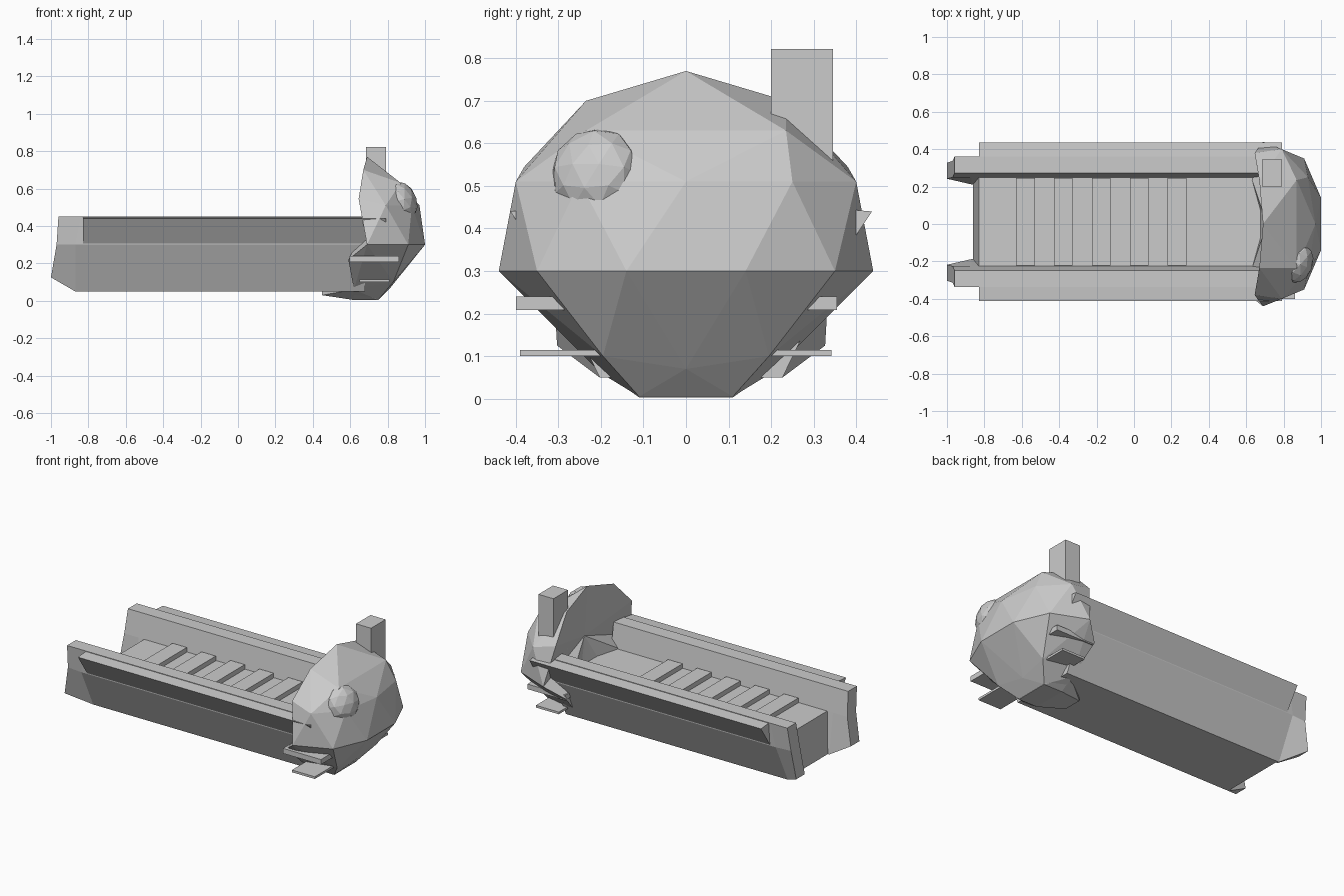
import bpy
import bmesh
from mathutils import Vector, Matrix

cube = bpy.data.objects.get("Cube")
if cube:
    bpy.data.objects.remove(cube, do_unlink=True)

grey = bpy.data.materials.new("plain grey")
grey.use_nodes = True
colour = (0.6, 0.6, 0.6, 1)
grey.diffuse_color = colour
grey.node_tree.nodes["Principled BSDF"].inputs["Base Color"].default_value = colour

BODY_Y = 0.012  # the hull sits slightly off the centre line


def finish(name, bm):
    bmesh.ops.recalc_face_normals(bm, faces=bm.faces)
    mesh = bpy.data.meshes.new(name)
    bm.to_mesh(mesh)
    bm.free()
    mesh.materials.append(grey)
    obj = bpy.data.objects.new(name, mesh)
    bpy.context.collection.objects.link(obj)
    return obj


def box(name, low, high):
    low, high = Vector(low), Vector(high)
    bm = bmesh.new()
    place = Matrix.Translation((low + high) / 2) @ Matrix.Diagonal((high - low).to_4d())
    bmesh.ops.create_cube(bm, size=1, matrix=place)
    return finish(name, bm)


def loft(name, rings):
    """Closed tube through rings of points, capped at both ends."""
    bm = bmesh.new()
    rows = [[bm.verts.new(p) for p in ring] for ring in rings]
    n = len(rows[0])
    for a, b in zip(rows, rows[1:]):
        for i in range(n):
            j = (i + 1) % n
            bm.faces.new((a[i], a[j], b[j], b[i]))
    bm.faces.new(rows[0])
    bm.faces.new(rows[-1])
    return finish(name, bm)


def mirrored(points):
    return [(x, s * y, z) for x, y, z in points for s in ((1, -1) if y else (1,))]


# Hull walls with flared tail tips, and the wedge rails outside them
section = [(.26, .45), (.348, .45), (.335, .30), (.215, .05), (.20, .05), (.237, .30)]
tail = [(-.96, .26, .45), (-.96, .348, .45), (-.97, .325, .30),
        (-1, .315, .125), (-1, .23, .125), (-.97, .237, .30)]
rail = [(.34, .447), (.425, .44), (.335, .305)]
for side, label in ((1, "left"), (-1, "right")):
    def at(x, y, z):
        return (x, side * y + BODY_Y, z)
    rear = [at(-.87 if z < .4 else -.84, y, z) for y, z in section]
    front = [at(.68, y, z) for y, z in section]
    loft(label + "_wall", [[at(*p) for p in tail], rear, front])
    loft(label + "_rail", [[at(x, y, z) for y, z in rail] for x in (-.83, .79)])

# Floor block and its raised treads
floor = [(-.24, .30), (.24, .30), (.21, .05), (-.21, .05)]
loft("floor", [[(x - (.03 if z < .1 and x < 0 else 0), y + BODY_Y, z) for y, z in floor]
               for x in (-.83, .68)])
for i in range(5):
    x = -.63 + i * .2025
    box("tread_%d" % (i + 1), (x, -.222, .29), (x + .1, .246, .33))

# Faceted nose: hull of the shell points with a hollowed back
rim = mirrored([(.69, 0, .77), (.67, .235, .70), (.645, .38, .545), (.69, .44, .30),
                (.59, .36, .22), (.62, .20, .06), (.61, .11, .01)])
shell = mirrored([(.78, 0, .70), (.87, .235, .63), (.97, 0, .51), (.93, .25, .51),
                  (.79, .40, .51), (.91, .35, .30), (1, .14, .30), (.83, .195, .10),
                  (.815, 0, .07), (.75, .11, .005)])
bm = bmesh.new()
rim_verts = {bm.verts.new(p) for p in rim}
for p in shell:
    bm.verts.new(p)
bmesh.ops.convex_hull(bm, input=bm.verts[:])
bmesh.ops.delete(bm, geom=[f for f in bm.faces if all(v in rim_verts for v in f.verts)
                           and f.normal.x < -.3], context="FACES")
centre = bm.verts.new((.71, 0, .45))
for edge in [e for e in bm.edges if e.is_boundary]:
    bm.faces.new((*edge.verts, centre))
finish("nose", bm)

# Chin under the nose
bm = bmesh.new()
for p in mirrored([(.45, .06, .03), (.45, .06, .05), (.62, .11, .004), (.75, .11, .003),
                   (.62, .19, .06), (.75, .15, .06)]):
    bm.verts.new(p)
bmesh.ops.convex_hull(bm, input=bm.verts[:])
finish("chin", bm)

# Round lump on one side of the nose
bm = bmesh.new()
bmesh.ops.create_icosphere(bm, subdivisions=2, radius=.107)
lump = finish("round_lump", bm)
lump.location = (.882, -.214, .532)
lump.scale = (.65, 1, 1)
lump.rotation_euler = (0, -.3, -.35)

# Chimney post and side fins
box("chimney", (.685, .2, .45), (.79, .345, .822))
box("upper_fin_left", (.595, .2, .208), (.86, .355, .24))
box("upper_fin_right", (.595, -.40, .208), (.86, -.2, .24))
box("lower_fin_left", (.65, .1, .1), (.81, .342, .114))
box("lower_fin_right", (.65, -.39, .1), (.81, -.1, .114))
